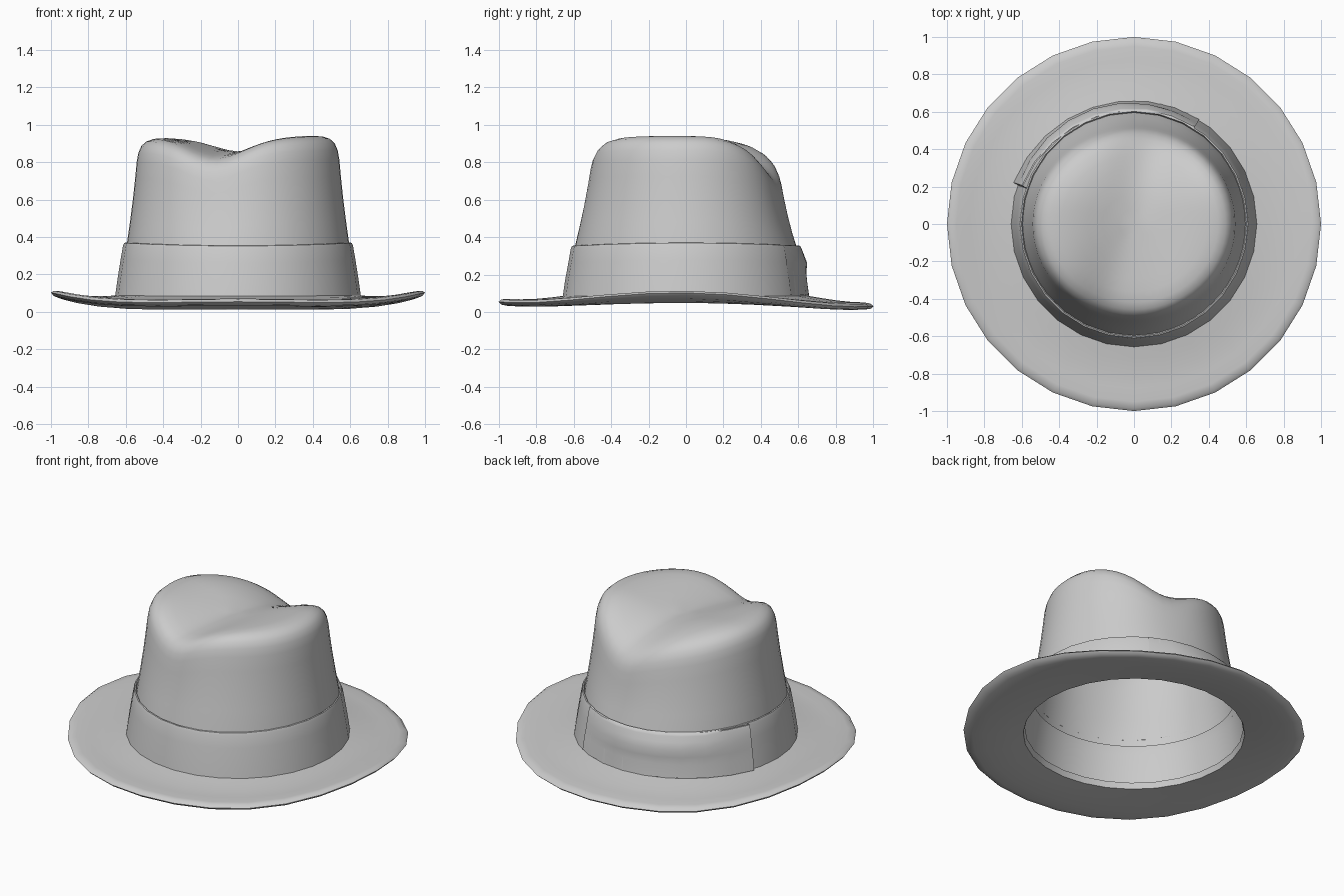
import bpy, bmesh
from math import sin, cos, pi, exp, radians

cube = bpy.data.objects.get("Cube")
if cube:
    bpy.data.objects.remove(cube)

felt = bpy.data.materials.new("grey_felt")
felt.use_nodes = True
GREY = (0.6, 0.6, 0.6, 1)
felt.diffuse_color = GREY
felt.node_tree.nodes["Principled BSDF"].inputs["Base Color"].default_value = GREY


def sweep(name, profile, place, segs, start=0, end=2 * pi, closed=False, cap=False):
    """Sweep profile pairs around z; place(angle, u, v) gives each point."""
    bm = bmesh.new()
    full = end - start > 6.28
    count = segs if full else segs + 1
    rings = [[bm.verts.new(place(start + (end - start) * j / segs, u, v))
              for j in range(count)] for u, v in profile]
    pairs = list(zip(rings, rings[1:]))
    if closed:
        pairs.append((rings[-1], rings[0]))
    for low, high in pairs:
        for j in range(segs):
            k = (j + 1) % count
            bm.faces.new((low[j], low[k], high[k], high[j]))
    if cap:
        top = bm.verts.new(place(0, 0, 1))
        for j in range(segs):
            bm.faces.new((rings[-1][j], rings[-1][(j + 1) % count], top))
    if closed:
        bmesh.ops.recalc_face_normals(bm, faces=bm.faces)
    mesh = bpy.data.meshes.new(name)
    bm.to_mesh(mesh)
    bm.free()
    mesh.materials.append(felt)
    obj = bpy.data.objects.new(name, mesh)
    bpy.context.collection.objects.link(obj)
    bpy.ops.object.select_all(action='DESELECT')
    obj.select_set(True)
    bpy.context.view_layer.objects.active = obj
    bpy.ops.object.shade_smooth_by_angle(angle=radians(50))
    return obj


# Wavy brim with a closed cross-section: radius, offset from the middle
def brim_point(a, r, h):
    t = max(0, (r - 0.64) / 0.36)
    edge = 0.06 + 0.03 * cos(2 * a) + 0.012 * cos(4 * a) - 0.012 * sin(a)
    z = 0.07 + (edge - 0.07) * t ** 1.4 - 0.013 * sin(pi * min(t, 1))
    return r * cos(a), r * sin(a), z + h


brim_section = [(0.64, 0.018), (0.72, 0.018), (0.8, 0.018), (0.88, 0.018),
                (0.95, 0.019), (0.985, 0.014), (1, 0), (0.985, -0.014),
                (0.95, -0.019), (0.88, -0.018), (0.8, -0.018),
                (0.72, -0.018), (0.65, -0.018)]
sweep("brim", brim_section, brim_point, 28, closed=True)


# Crown with a slanted pinch along the top
def crown_top(x, y):
    u = x - 0.3 * y
    dent = (0.08 + 0.2 * y * y) * exp(-(u / 0.23) ** 2)
    return 0.938 + 0.015 * x - dent - 0.55 * max(0, y - 0.08) ** 2


def crown_point(a, r, f):
    x, y = r * cos(a), r * sin(a) * (1 - 0.07 * f)
    return x, y, 0.31 + (crown_top(x, y) - 0.31) * f


crown_profile = [(0.6, 0), (0.595, 0.08), (0.578, 0.27), (0.562, 0.47),
                 (0.55, 0.65), (0.542, 0.79), (0.533, 0.87), (0.517, 0.93),
                 (0.49, 0.97), (0.45, 0.992), (0.39, 1), (0.32, 1),
                 (0.25, 1), (0.17, 1), (0.08, 1)]
sweep("crown", crown_profile, crown_point, 56, cap=True)


# Band with a lip turned in against the crown
def band_point(a, r, z):
    return r * cos(a), r * sin(a), z + 0.008 * cos(2 * a) * (z > 0.2)


band_profile = [(0.66, 0.065), (0.645, 0.17), (0.628, 0.27), (0.615, 0.345),
                (0.609, 0.36), (0.602, 0.362), (0.596, 0.35)]
sweep("band", band_profile, band_point, 28)


# Overlapping end of the band, lifting toward its free edge
def wrap_point(a, r, z):
    t = (a - WRAP_START) / (WRAP_END - WRAP_START)
    belly = 0.02 * sin(pi * t) * exp(-((z - 0.27) / 0.05) ** 2)
    lift = 0.003 + belly + 0.022 * t ** 3
    return band_point(a, r + lift, z)


WRAP_START, WRAP_END = radians(58), radians(161)
wrap_profile = [(0.656, 0.09), (0.645, 0.17), (0.636, 0.22), (0.628, 0.27),
                (0.621, 0.31), (0.615, 0.345), (0.609, 0.36), (0.602, 0.362)]
sweep("band_overlap", wrap_profile, wrap_point, 8, WRAP_START, WRAP_END)


# Narrow folded edge that closes the overlap onto the band
def fold_point(a, r, z):
    x, y, h = wrap_point(WRAP_END, r, z)
    inner = band_point(WRAP_END + 0.01, r - 0.004, z)
    t = (a - WRAP_END) / 0.01
    return x + (inner[0] - x) * t, y + (inner[1] - y) * t, h


sweep("band_overlap_edge", wrap_profile, fold_point, 1, WRAP_END, WRAP_END + 0.01)
